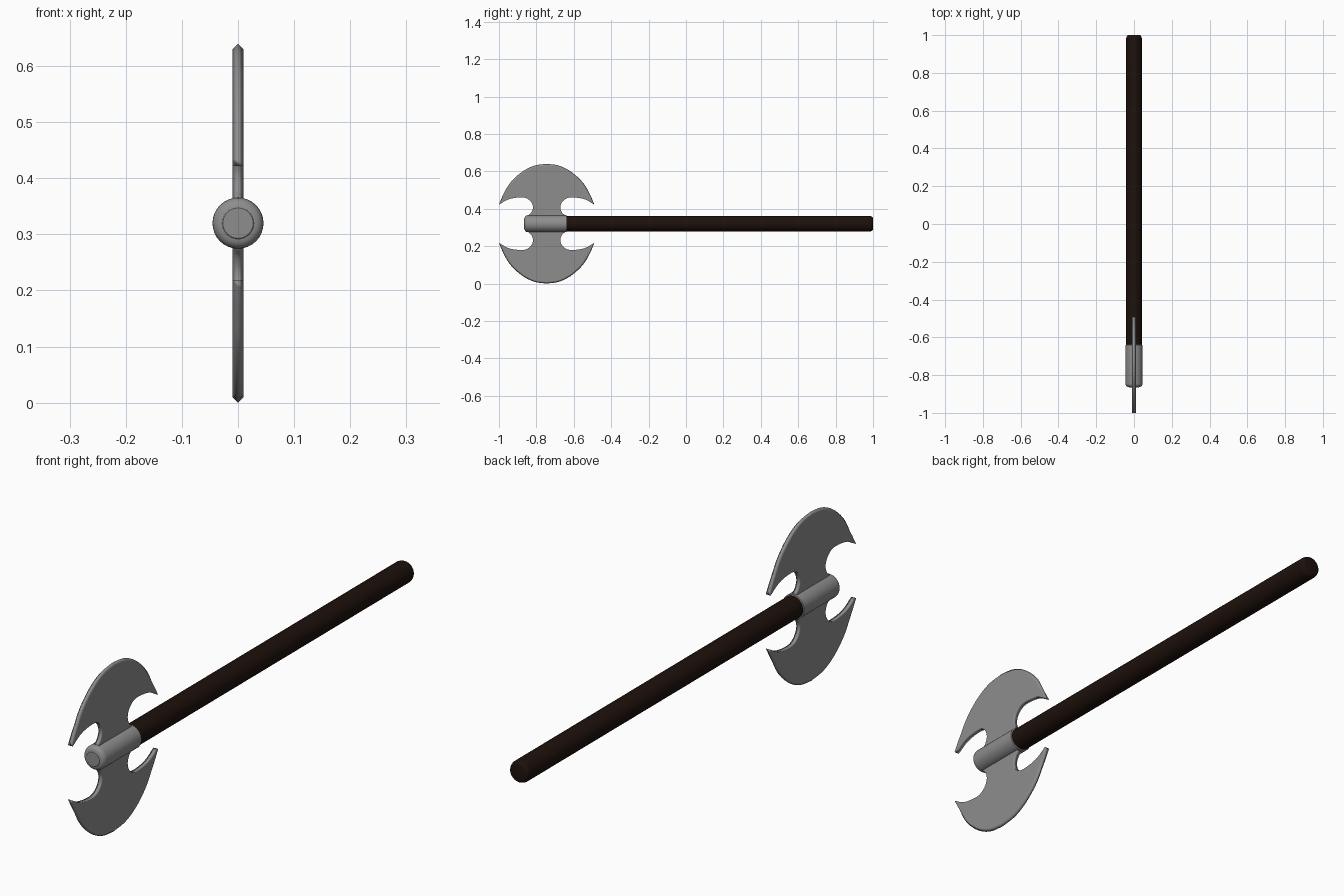
import bpy, bmesh, math
from mathutils import Vector

if "Cube" in bpy.data.objects:
    bpy.data.objects.remove(bpy.data.objects["Cube"])

AXIS_Z = 0.32      # height of the shaft axis
BLADE_Y = -0.745   # centre line of the blade
HALF_T = 0.01      # half thickness of the blade


def make_material(name, color):
    mat = bpy.data.materials.new(name)
    mat.diffuse_color = (*color, 1)
    mat.use_nodes = True
    mat.node_tree.nodes["Principled BSDF"].inputs["Base Color"].default_value = mat.diffuse_color
    return mat


def finish(bm, name, material, angle=35):
    bmesh.ops.recalc_face_normals(bm, faces=bm.faces)
    mesh = bpy.data.meshes.new(name)
    bm.to_mesh(mesh)
    bm.free()
    ob = bpy.data.objects.new(name, mesh)
    bpy.context.collection.objects.link(ob)
    mesh.materials.append(material)
    bpy.ops.object.select_all(action='DESELECT')
    ob.select_set(True)
    bpy.context.view_layer.objects.active = ob
    bpy.ops.object.shade_smooth_by_angle(angle=math.radians(angle))
    return ob


def lathe(name, profile, material, sides=32):
    """Closed solid turned around the shaft axis; profile is (radius, y)."""
    bm = bmesh.new()
    rings = []
    for r, y in profile:
        rings.append([bm.verts.new((r * math.cos(a), y, AXIS_Z + r * math.sin(a)))
                      for a in (2 * math.pi * i / sides for i in range(sides))])
    for a, b in zip(rings, rings[1:]):
        for i in range(sides):
            j = (i + 1) % sides
            bm.faces.new((a[i], a[j], b[j], b[i]))
    bm.faces.new(rings[0])
    bm.faces.new(rings[-1])
    return finish(bm, name, material)


def rounded(r0, r1, y0, y1, steps=5):
    """Quarter-round from an end face (r0, y0) to the side (r1, y1)."""
    return [(r0 + (r1 - r0) * math.sin(t), y1 + (y0 - y1) * math.cos(t))
            for t in (math.pi / 2 * i / steps for i in range(steps + 1))]


def spline(pts, steps=4):
    """Catmull-Rom curve through the points."""
    p = [Vector(q) for q in pts]
    p = [2 * p[0] - p[1]] + p + [2 * p[-1] - p[-2]]
    out = []
    for a, b, c, d in zip(p, p[1:], p[2:], p[3:]):
        for k in range(steps):
            t = k / steps
            out.append(0.5 * (2 * b + (c - a) * t + (2 * a - 5 * b + 4 * c - d) * t * t
                              + (3 * b - a - 3 * c + d) * t ** 3))
    return out + [p[-2]]


wood = make_material("dark_wood", (0.012, 0.0055, 0.0035))
steel = make_material("dark_steel", (0.27, 0.27, 0.27))

# Wooden shaft
lathe("shaft", [(0.0415, -0.66)] + rounded(0.03, 0.0415, 1.0, 0.98)[::-1], wood)

# Metal collar with a rounded nose
lathe("collar", [(0.027, -0.865)] + rounded(0.029, 0.0455, -0.863, -0.845)
      + [(0.0455, -0.64), (0.04, -0.638)], steel)

# Double blade: one quarter outline as (sideways, up), with sharpened outer arc
inner = spline([(0.1, 0.0), (0.1, 0.04), (0.082, 0.06), (0.073, 0.087), (0.083, 0.116),
                (0.11, 0.137), (0.15, 0.14), (0.205, 0.13), (0.255, 0.102)])
outer = spline([(0.255, 0.102), (0.235, 0.15), (0.205, 0.205), (0.165, 0.25),
                (0.115, 0.288), (0.06, 0.312), (0, 0.32)])
quarter = [(p, 0.0) for p in inner]
for i, p in enumerate(outer[1:], 1):
    quarter.append((p, 0.01 * min(1, i / 6)))


def flip(pts, sx, sy):
    return [(Vector((p.x * sx, p.y * sy)), d) for p, d in pts]


outline = (quarter + flip(quarter[-2::-1], -1, 1)
           + flip(quarter[1:], -1, -1) + flip(quarter[-2:0:-1], 1, -1))

bm = bmesh.new()
left, ridge, right = [], [], []
for i, (p, d) in enumerate(outline):
    tangent = outline[(i + 1) % len(outline)][0] - outline[i - 1][0]
    q = p + Vector((-tangent.y, tangent.x)).normalized() * d
    for ring, x, v in ((left, -HALF_T, q), (ridge, 0, p), (right, HALF_T, q)):
        ring.append(bm.verts.new((x, BLADE_Y + v.x, AXIS_Z + v.y)))
for a, b in ((left, ridge), (ridge, right)):
    for i in range(len(a)):
        j = (i + 1) % len(a)
        bm.faces.new((a[i], a[j], b[j], b[i]))
bm.faces.new(left)
bm.faces.new(right)
blade = finish(bm, "double_blade", steel, angle=180)

# Flat blade sides that shade softly into the thin rim
blade.modifiers.new("soft_rim", 'WEIGHTED_NORMAL').weight = 100
